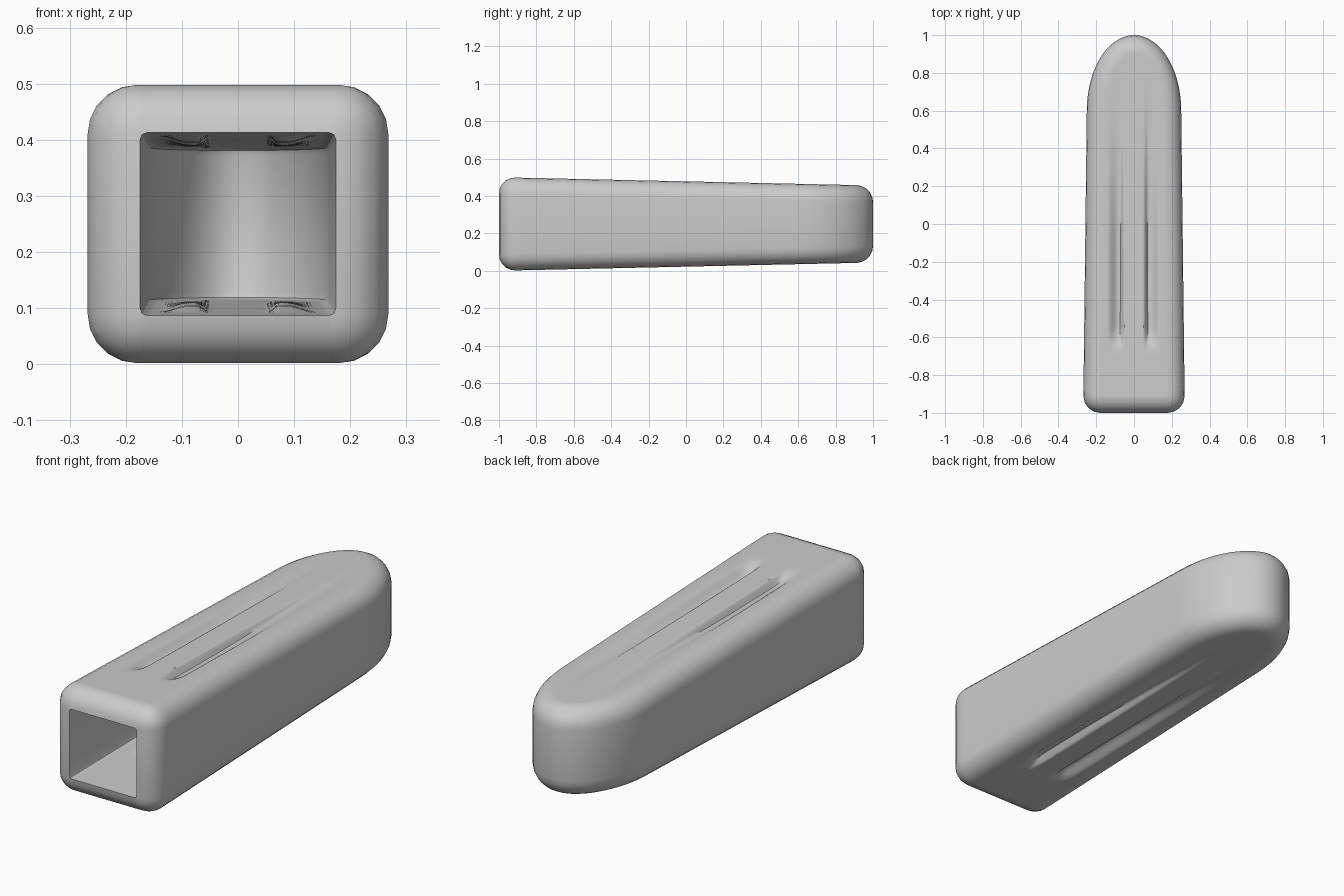
import bpy, bmesh
from math import sin, cos, pi, radians, hypot

if "Cube" in bpy.data.objects:
    bpy.data.objects.remove(bpy.data.objects["Cube"])

COLS = 48  # columns across the top and bottom


def smooth(a, b, v):
    t = min(1, max(0, (v - a) / (b - a)))
    return t * t * (3 - 2 * t)


# Groove depth factor: two long slots, steep on the inner side, fading to the rear
def groove(x, y):
    x = abs(x)
    across = smooth(0.052, 0.074, x) * (1 - smooth(0.084, 0.14, x))
    along = smooth(-0.67, -0.56, y) * (1 - smooth(-0.3, 0.85, y))
    return across * along


# U-shaped plan: straight front, slightly tapering sides, elliptical rear
def plan(w0, w1, front, shoulder, tip, corner):
    side = []
    for i in range(5):
        a = pi / 2 * i / 4
        side.append((w0 - corner + corner * sin(a), front + corner - corner * cos(a)))
    if corner == 0:
        side = side[:1]
    y0 = side[-1][1]
    for i in range(1, 46):
        t = i / 45
        side.append((w0 + (w1 - w0) * t, y0 + (shoulder - y0) * t))
    for i in range(1, 15):
        a = pi / 2 * i / 14
        side.append((w1 * cos(a) if i < 14 else 0, shoulder + (tip - shoulder) * sin(a)))
    xf = side[0][0]
    ring = [(-xf + 2 * xf * i / COLS, front) for i in range(COLS + 1)]
    ring += side[1:] + [(-x, y) for x, y in reversed(side[1:-1])]
    return ring, len(side) - 1


def inset(ring, d):
    out, n = [], len(ring)
    for i, (x, y) in enumerate(ring):
        a, b = ring[i - 1], ring[(i + 1) % n]
        tx, ty = b[0] - a[0], b[1] - a[1]
        l = hypot(tx, ty)
        out.append((x - d * ty / l, y + d * tx / l))
    return out


# Solid with rounded top and bottom rims and grooved caps
def rounded_body(name, outline, half_height, r, steps, depth):
    ring, m = outline
    n = len(ring)
    bm = bmesh.new()
    angles = [pi / 2 * i / steps for i in range(steps + 1)]
    layers = []
    for sign, order in ((-1, reversed(angles)), (1, angles)):
        for a in order:
            layers.append([bm.verts.new((x, y, 0.25 + sign * (half_height(y) - r + r * sin(a))))
                           for x, y in inset(ring, r * (1 - cos(a)))])
    for lo, hi in zip(layers, layers[1:]):
        for i in range(n):
            j = (i + 1) % n
            bm.faces.new((lo[i], lo[j], hi[j], hi[i]))
    for loop, sign in ((layers[0], -1), (layers[-1], 1)):
        rows = [[v.co.copy() for v in loop[:COLS + 1]]]
        for k in range(1, m + 1):
            left, right = loop[n - k].co, loop[COLS + k].co
            row = [left.lerp(right, c / COLS) for c in range(COLS + 1)]
            for p in row[1:-1]:
                p.z -= sign * depth * groove(p.x, p.y)
            rows.append(row)
        grid = [[bm.verts.new(p) for p in row] for row in rows]
        for a, b in zip(grid, grid[1:]):
            for c in range(COLS):
                bm.faces.new((a[c], a[c + 1], b[c + 1], b[c]))
    bmesh.ops.remove_doubles(bm, verts=bm.verts, dist=1e-5)
    bmesh.ops.recalc_face_normals(bm, faces=bm.faces)
    mesh = bpy.data.meshes.new(name)
    bm.to_mesh(mesh)
    bm.free()
    ob = bpy.data.objects.new(name, mesh)
    bpy.context.collection.objects.link(ob)
    return ob


# Outer sleeve and the cavity cut out of it from the front
sleeve = rounded_body("sleeve", plan(0.268, 0.25, -1, 0.6, 1, 0.09),
                      lambda y: 0.25 - 0.022 * (y + 1), 0.088, 5, 0.03)
cavity = rounded_body("cavity_cutter", plan(0.175, 0.162, -1.1, 0.56, 0.91, 0),
                      lambda y: 0.163 - 0.015 * (y + 1), 0.012, 2, -0.012 * -1)
cavity.hide_render = True

cut = sleeve.modifiers.new("cavity", 'BOOLEAN')
cut.operation = 'DIFFERENCE'
cut.solver = 'EXACT'
cut.object = cavity
bpy.context.view_layer.objects.active = sleeve
sleeve.select_set(True)
bpy.ops.object.modifier_apply(modifier=cut.name)
bpy.data.objects.remove(cavity)
bpy.ops.object.shade_smooth_by_angle(angle=radians(40))
